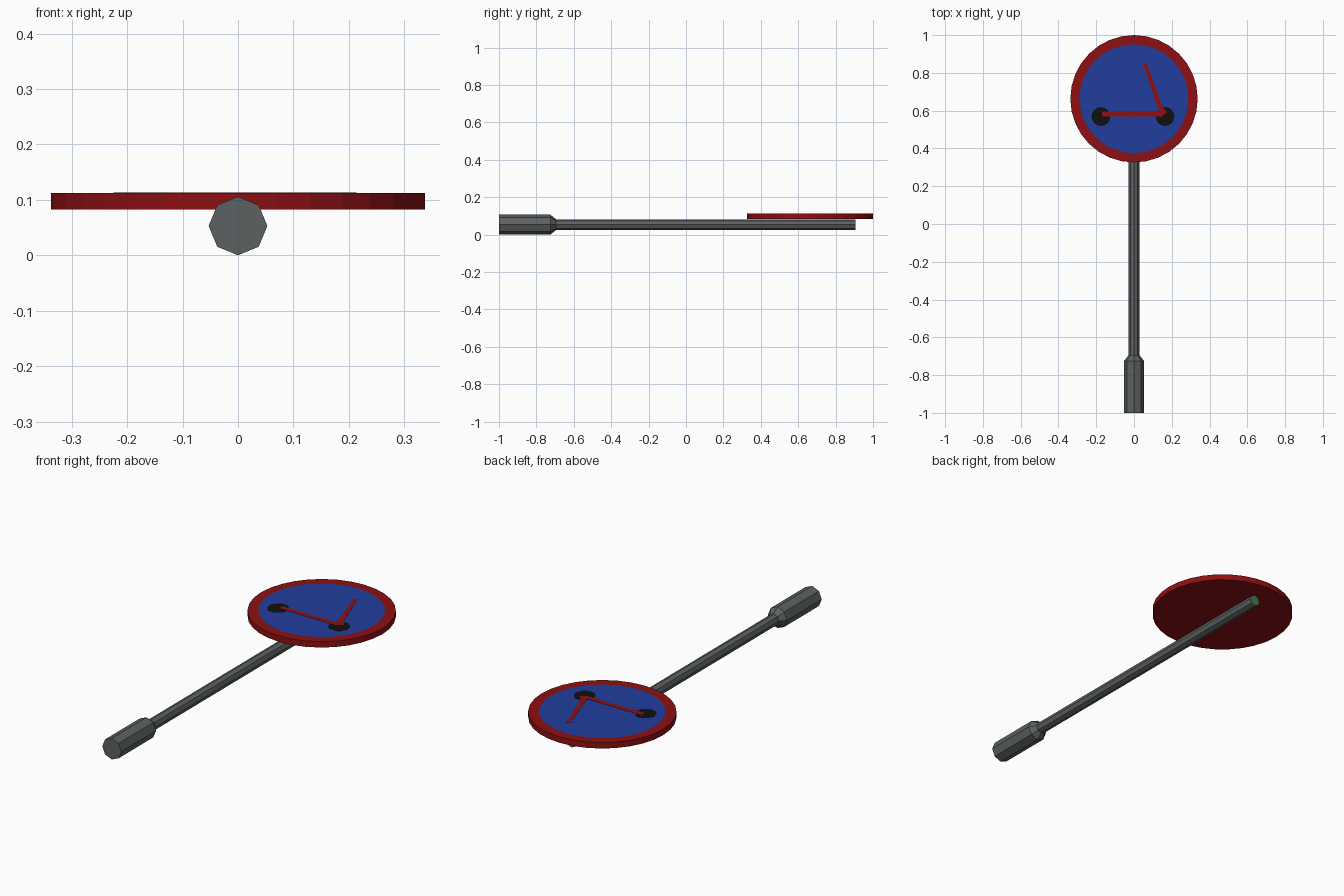
import bpy, bmesh, math
from mathutils import Vector

if "Cube" in bpy.data.objects:
    bpy.data.objects.remove(bpy.data.objects["Cube"])


def material(name, rgb):
    m = bpy.data.materials.new(name)
    m.diffuse_color = (*rgb, 1)
    m.use_nodes = True
    m.node_tree.nodes["Principled BSDF"].inputs["Base Color"].default_value = m.diffuse_color
    return m


GREY = material("post grey", (0.11, 0.12, 0.12))
RED = material("sign red", (0.27, 0.005, 0.006))
BLUE = material("sign blue", (0.015, 0.047, 0.34))
BLACK = material("wheel black", (0.005, 0.005, 0.005))
GREEN = material("post end green", (0.07, 0.19, 0.07))


def finish(name, bm, mats):
    bmesh.ops.recalc_face_normals(bm, faces=bm.faces)
    me = bpy.data.meshes.new(name)
    bm.to_mesh(me)
    bm.free()
    for m in mats:
        me.materials.append(m)
    ob = bpy.data.objects.new(name, me)
    bpy.context.collection.objects.link(ob)
    return ob


def loft(name, rings, mats, caps=(0, 0)):
    """Skin rings of points and close both ends; caps are end material slots."""
    bm = bmesh.new()
    loops = [[bm.verts.new(p) for p in r] for r in rings]
    n = len(loops[0])
    for a, b in zip(loops, loops[1:]):
        for i in range(n):
            j = (i + 1) % n
            bm.faces.new((a[i], a[j], b[j], b[i]))
    bm.faces.new(loops[0]).material_index = caps[0]
    bm.faces.new(loops[-1]).material_index = caps[1]
    return finish(name, bm, mats)


def ring_y(y, r, n=8, z=0.053):
    return [(r * math.cos(math.tau * i / n), y, z + r * math.sin(math.tau * i / n))
            for i in range(n)]


def ring_z(cx, cy, z, r, n):
    return [(cx + r * math.cos(math.tau * i / n), cy + r * math.sin(math.tau * i / n), z)
            for i in range(n)]


# Post: octagonal socket with a chamfered shoulder, then the thin pole
loft("post_socket", [ring_y(-1, 0.053), ring_y(-0.725, 0.053), ring_y(-0.695, 0.029)], [GREY])
loft("pole", [ring_y(-0.71, 0.028), ring_y(0.907, 0.028)], [GREY, GREEN], (0, 1))

# Sign disc: red body and rim, blue inset face
CY, R, Z0, Z1 = 0.663, 0.337, 0.083, 0.1125
loft("sign_disc", [ring_z(0, CY, Z0, R, 32), ring_z(0, CY, Z1, R, 32),
                   ring_z(0, CY, Z1, 0.288, 32)], [RED, BLUE], (0, 1))

# Scooter pictogram: thin plates on the blue face
for name, x in (("rear_wheel", -0.175), ("front_wheel", 0.164)):
    loft(name, [ring_z(x, 0.569, Z1 - 0.001, 0.05, 16),
                ring_z(x, 0.569, Z1 + 0.0007, 0.05, 16)], [BLACK])


def bar(name, a, b, wa, wb):
    a, b = Vector(a), Vector(b)
    d = (b - a).normalized()
    side = Vector((-d.y, d.x))
    pts = [a - side * wa / 2, b - side * wb / 2, b + side * wb / 2, a + side * wa / 2]
    loft(name, [[(p.x, p.y, z) for p in pts] for z in (Z1 - 0.001, Z1 + 0.0012)], [RED])


bar("deck", (-0.17, 0.582), (0.15, 0.582), 0.026, 0.026)
bar("steering_stem", (0.15, 0.585), (0.06, 0.842), 0.028, 0.017)
bar("handlebar", (0.045, 0.838), (0.073, 0.848), 0.012, 0.012)
bar("front_fork", (0.13, 0.578), (0.168, 0.6), 0.03, 0.026)
